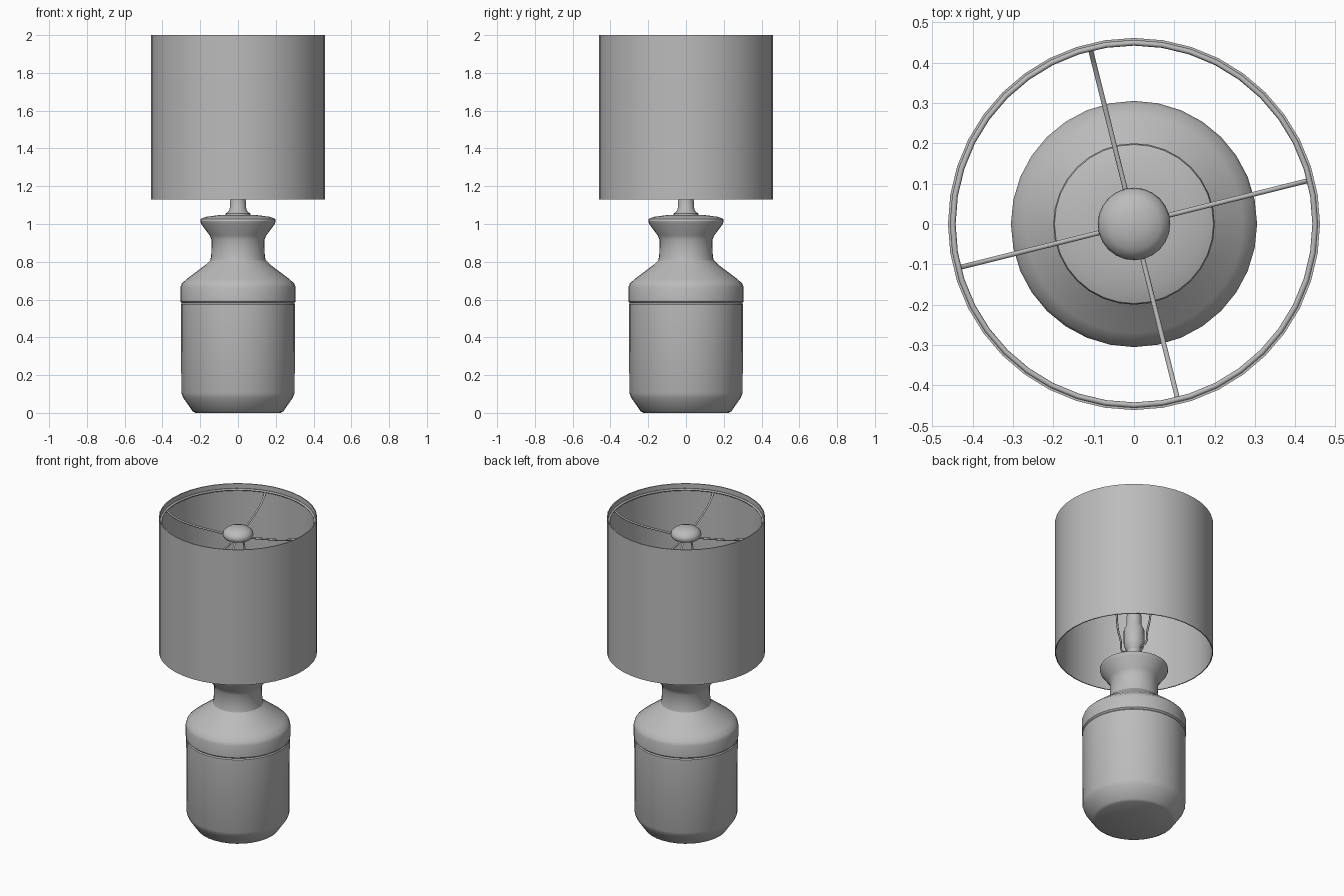
import bpy, bmesh, math
from mathutils import Vector

if "Cube" in bpy.data.objects:
    bpy.data.objects.remove(bpy.data.objects["Cube"])

grey = bpy.data.materials.new("plain_grey")
grey.diffuse_color = (0.5, 0.5, 0.5, 1)
grey.use_nodes = True
grey.node_tree.nodes["Principled BSDF"].inputs["Base Color"].default_value = grey.diffuse_color


def finish(ob, angle=30):
    ob.data.materials.append(grey)
    bpy.ops.object.select_all(action='DESELECT')
    ob.select_set(True)
    bpy.context.view_layer.objects.active = ob
    if ob.type == 'CURVE':
        bpy.ops.object.convert(target='MESH')
    bpy.ops.object.shade_smooth_by_angle(angle=math.radians(angle))


def lathe(name, profile, sides=32, closed=False, angle=30):
    """Spin an (r, z) profile around the z axis."""
    bm = bmesh.new()
    vs = [bm.verts.new((r, 0, z)) for r, z in profile]
    es = [bm.edges.new(p) for p in zip(vs, vs[1:])]
    if closed:
        es.append(bm.edges.new((vs[-1], vs[0])))
    bmesh.ops.spin(bm, geom=vs + es, cent=(0, 0, 0), axis=(0, 0, 1),
                   angle=math.tau, steps=sides)
    bmesh.ops.remove_doubles(bm, verts=bm.verts, dist=1e-4)
    bmesh.ops.recalc_face_normals(bm, faces=bm.faces)
    me = bpy.data.meshes.new(name)
    bm.to_mesh(me)
    bm.free()
    ob = bpy.data.objects.new(name, me)
    bpy.context.collection.objects.link(ob)
    finish(ob, angle)


def wire(name, points, radius, direction):
    """Smooth round wire through (r, z) points in a vertical plane."""
    cu = bpy.data.curves.new(name, 'CURVE')
    cu.dimensions = '3D'
    cu.bevel_depth = radius
    cu.bevel_resolution = 1
    cu.resolution_u = 6
    cu.use_fill_caps = True
    sp = cu.splines.new('BEZIER')
    sp.bezier_points.add(len(points) - 1)
    for bp, (r, z) in zip(sp.bezier_points, points):
        bp.co = Vector((r * math.cos(direction), r * math.sin(direction), z))
        bp.handle_left_type = bp.handle_right_type = 'AUTO'
    ob = bpy.data.objects.new(name, cu)
    bpy.context.collection.objects.link(ob)
    finish(ob, 60)


# Bottle-shaped base with a fine step below the shoulder
lathe("lamp_body", [
    (0, 0), (0.225, 0), (0.24, 0.008), (0.29, 0.08), (0.3, 0.105),
    (0.302, 0.575), (0.297, 0.582), (0.305, 0.59), (0.305, 0.665),
    (0.298, 0.685), (0.27, 0.71), (0.17, 0.785), (0.147, 0.808), (0.142, 0.83),
    (0.139, 0.915), (0.15, 0.94), (0.195, 1.0), (0.2, 1.015), (0.197, 1.027),
    (0.17, 1.038), (0.1, 1.047), (0, 1.05)])

# Stem, socket and bulb
lathe("stem", [(0, 1.04), (0.065, 1.04), (0.065, 1.056), (0.05, 1.066),
               (0.044, 1.08), (0.04, 1.14), (0, 1.14)], 24)
lathe("socket", [(0, 1.13), (0.035, 1.13), (0.055, 1.165), (0.06, 1.19),
                 (0.06, 1.28), (0.045, 1.31), (0.045, 1.37), (0, 1.37)], 24)
lathe("bulb", [(0, 1.36), (0.04, 1.36), (0.045, 1.42), (0.07, 1.49),
               (0.088, 1.56), (0.086, 1.62), (0.066, 1.67), (0.035, 1.695),
               (0, 1.7)], 24, angle=60)

# Wire harp around the bulb, holding the shade frame
SPIN = math.radians(104)
half = [(0.03, 1.15), (0.085, 1.17), (0.095, 1.24), (0.115, 1.32),
        (0.125, 1.5), (0.115, 1.68), (0.075, 1.82), (0.0, 1.865)]
wire("harp", half + [(-r, z) for r, z in reversed(half[:-1])], 0.006, SPIN)

# Rounded cap on top of the harp
lathe("cap", [(0, 1.86), (0.06, 1.86), (0.082, 1.87), (0.09, 1.885),
              (0.085, 1.905), (0.065, 1.922), (0.035, 1.932), (0, 1.935)],
      24, angle=60)

# Four curved arms and the ring they support
for i in range(4):
    wire(f"shade_arm_{i + 1}", [(0.02, 1.872), (0.15, 1.882), (0.3, 1.9),
                                (0.4, 1.93), (0.449, 1.965)],
         0.006, SPIN + i * math.pi / 2)
lathe("shade_ring", [(0.449 + 0.007 * math.cos(a * math.tau / 6),
                      1.965 + 0.007 * math.sin(a * math.tau / 6))
                     for a in range(6)], 40, closed=True, angle=70)

# Thin open drum shade
lathe("shade", [(0.461, 1.13), (0.461, 2.0), (0.455, 2.0), (0.455, 1.13)],
      40, closed=True)
